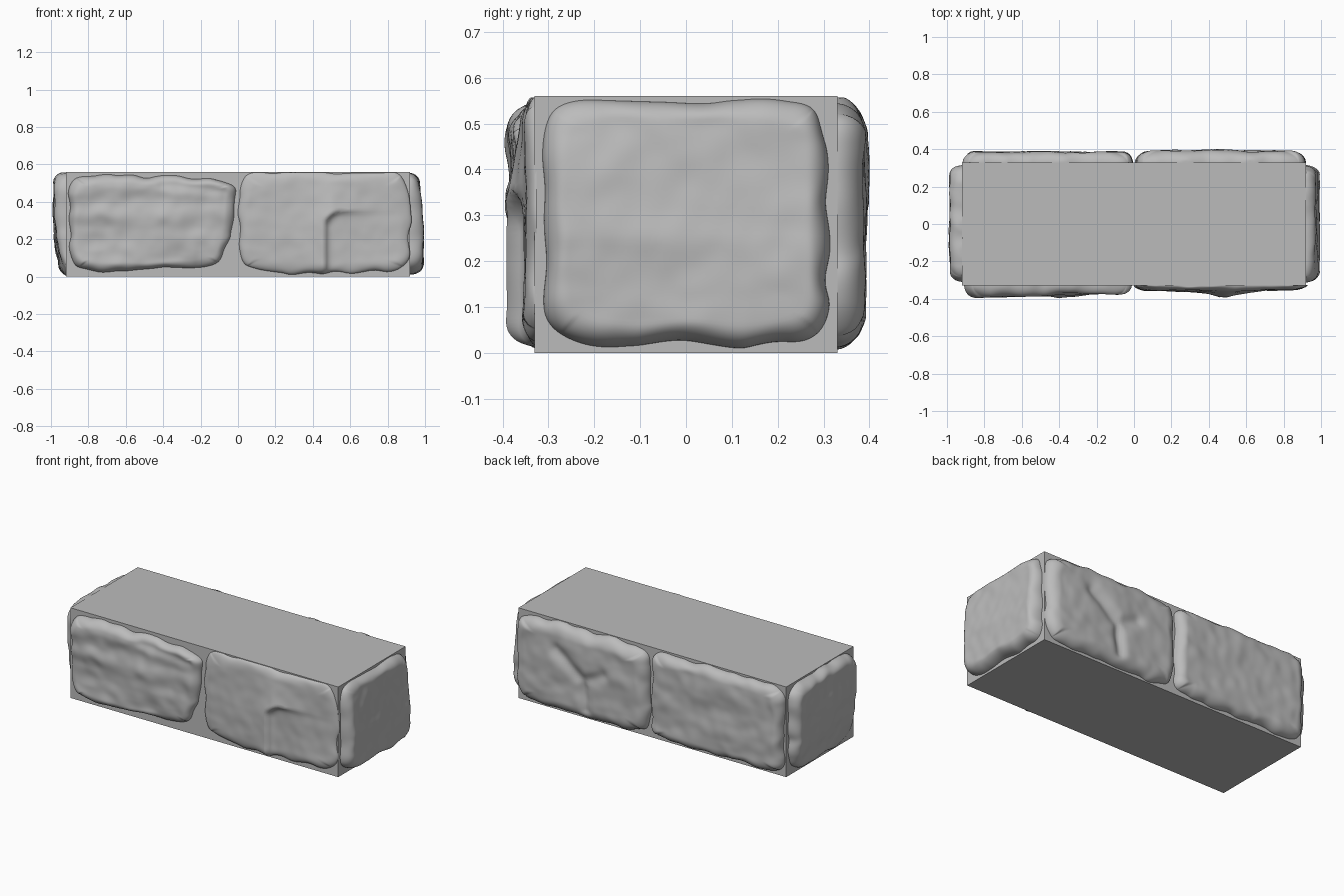
import bpy, bmesh
from math import sin, pi, sqrt, exp, hypot
from mathutils import Vector, noise

cube = bpy.data.objects.get("Cube")
if cube:
    bpy.data.objects.remove(cube, do_unlink=True)

HX, HY, H = 0.92, 0.33, 0.56      # core half length, half width, height

stone_grey = bpy.data.materials.new("stone_grey")
stone_grey.use_nodes = True
GREY = (0.5, 0.5, 0.5, 1)
stone_grey.diffuse_color = GREY
stone_grey.node_tree.nodes["Principled BSDF"].inputs["Base Color"].default_value = GREY


def finish(bm, name):
    mesh = bpy.data.meshes.new(name)
    bm.to_mesh(mesh)
    bm.free()
    mesh.materials.append(stone_grey)
    obj = bpy.data.objects.new(name, mesh)
    bpy.context.collection.objects.link(obj)


# Plain rectangular core
bm = bmesh.new()
bmesh.ops.create_cube(bm, size=1)
for v in bm.verts:
    v.co = Vector((v.co.x * 2 * HX, v.co.y * 2 * HY, (v.co.z + 0.5) * H))
finish(bm, "wall_core")

# Placement of (along, up, out) on each wall face, and whether winding flips
SIDES = {
    "front": (lambda a, z, d: (a, -HY - d, z), False),
    "back": (lambda a, z, d: (a, HY + d, z), True),
    "right": (lambda a, z, d: (HX + d, a, z), False),
    "left": (lambda a, z, d: (-HX - d, a, z), True),
}


def stone(name, side, corners, relief, seed, rough=0.01, rim=0.045, n=7):
    """Rough-hewn stone face: four-cornered outline, rounded rim, noisy relief."""
    place, flip = SIDES[side]
    bl, br, tr, tl = (Vector(c) for c in corners)
    half_w, half_h = (br - bl).length / 2, (tl - bl).length / 2
    nu, nv = (90 if half_w > 0.4 else 70), 60
    bm = bmesh.new()
    grid = []
    for j in range(nv + 1):
        row = []
        for i in range(nu + 1):
            u = sin((i / nu - 0.5) * pi)
            v = sin((j / nv - 0.5) * pi)
            s = max(abs(u), abs(v))
            # Round the corners and wobble the outline
            k = s / max((abs(u) ** n + abs(v) ** n) ** (1 / n), 1e-6)
            p, q = (u * k + 1) / 2, (v * k + 1) / 2
            flat = bl.lerp(br, p).lerp(tl.lerp(tr, p), q)
            at = Vector((flat.x, flat.y, seed))
            wob = Vector((noise.noise(at * 9), noise.noise(at * 9 + Vector((5, 5, 5)))))
            flat = flat + wob * 0.02 * s ** 4
            flat.y = min(max(flat.y, 0.006), H - 0.003)
            # Rounded rim rising to the carved surface
            edge = min((1 - abs(u)) * half_w, (1 - abs(v)) * half_h)
            rise = sqrt(max(0, 1 - (1 - min(edge / rim, 1)) ** 2))
            bumps = (noise.noise(Vector((at.x * 4, at.y * 8, seed)))
                     + 0.5 * noise.noise(at * 15))
            depth = rise * max(relief(flat.x, flat.y) + rough * bumps, 0.01) - 0.004
            row.append(bm.verts.new(place(flat.x, flat.y, depth)))
        grid.append(row)
    for j in range(nv):
        for i in range(nu):
            f = [grid[j][i], grid[j][i + 1], grid[j + 1][i + 1], grid[j + 1][i]]
            face = bm.faces.new(f[::-1] if flip else f)
            face.smooth = True
    finish(bm, name)


def bump(x, z, cx, cz, rx, rz):
    return exp(-((x - cx) / rx) ** 2 - ((z - cz) / rz) ** 2)


def crease(x, z, a, b, width):
    """Soft groove strength around the segment a-b."""
    a, b, p = Vector(a), Vector(b), Vector((x, z))
    t = min(max((p - a).dot(b - a) / (b - a).length_squared, 0), 1)
    return exp(-((p - a.lerp(b, t)).length / width) ** 2)


# Layered stone with a ledge near its top
def ledge_relief(x, z):
    return (0.05 - 0.012 * (x + 0.5) + 0.014 * bump(x, z, -0.45, 0.47, 0.4, 0.05)
            + 0.012 * bump(x, z, -0.5, 0.33, 0.4, 0.05)
            - 0.012 * crease(x, z, (-0.4, 0.49), (-0.08, 0.46), 0.03))


# Stone broken by a hooked step around a lower block
def step_relief(x, z):
    r = 0.09
    qx, qz = 0.46 - x + r, z - 0.35 + r
    sd = hypot(max(qx, 0), max(qz, 0)) + min(max(qx, qz), 0) - r
    fall = exp(-sd / 0.1) if sd > 0 else exp(sd / 0.014)
    return 0.027 + 0.042 * fall * exp(-max(x - 0.5, 0) / 0.1)


# Stone with a forked groove
def forked_relief(x, z):
    fork = max(crease(x, z, (0.42, 0.08), (0.44, 0.26), 0.03),
               crease(x, z, (0.44, 0.26), (0.62, 0.4), 0.04),
               0.7 * crease(x, z, (0.44, 0.26), (0.3, 0.32), 0.035))
    return 0.064 + 0.01 * bump(x, z, 0.47, 0.42, 0.2, 0.1) - 0.022 * fork


def plain_relief(x, z):
    return 0.058


# End stones lean: one is fuller low down, the other is cut away at the bottom
def right_relief(y, z):
    return 0.074 - 0.025 * max(z - 0.25, 0) / 0.3


def left_relief(y, z):
    cut = max(0, 0.3 - z - 0.9 * (y + 0.1))
    return 0.07 - 0.03 * max(0, 0.2 - z) / 0.2 - 0.07 * min(cut, 0.5)


stone("front_ledge_stone", "front",
      [(-0.89, 0.02), (-0.08, 0.05), (0.01, 0.52), (-0.91, 0.555)],
      ledge_relief, 1.3, 0.012)
stone("front_step_stone", "front",
      [(0.0, 0.02), (0.915, 0.02), (0.915, 0.557), (0.01, 0.557)],
      step_relief, 4.7, 0.007, 0.06)
stone("back_forked_stone", "back",
      [(0.01, 0.02), (0.915, 0.01), (0.915, 0.55), (0.01, 0.55)],
      forked_relief, 7.1, 0.008, 0.07)
stone("back_plain_stone", "back",
      [(-0.91, 0.02), (-0.01, 0.02), (-0.01, 0.55), (-0.91, 0.55)],
      plain_relief, 10.9, 0.009, 0.055, 10)
stone("right_end_stone", "right",
      [(-0.305, 0.02), (0.315, 0.02), (0.305, 0.557), (-0.31, 0.557)],
      right_relief, 13.4, 0.008)
stone("left_end_stone", "left",
      [(-0.31, 0.015), (0.31, 0.015), (0.31, 0.555), (-0.31, 0.555)],
      left_relief, 17.8, 0.01)
